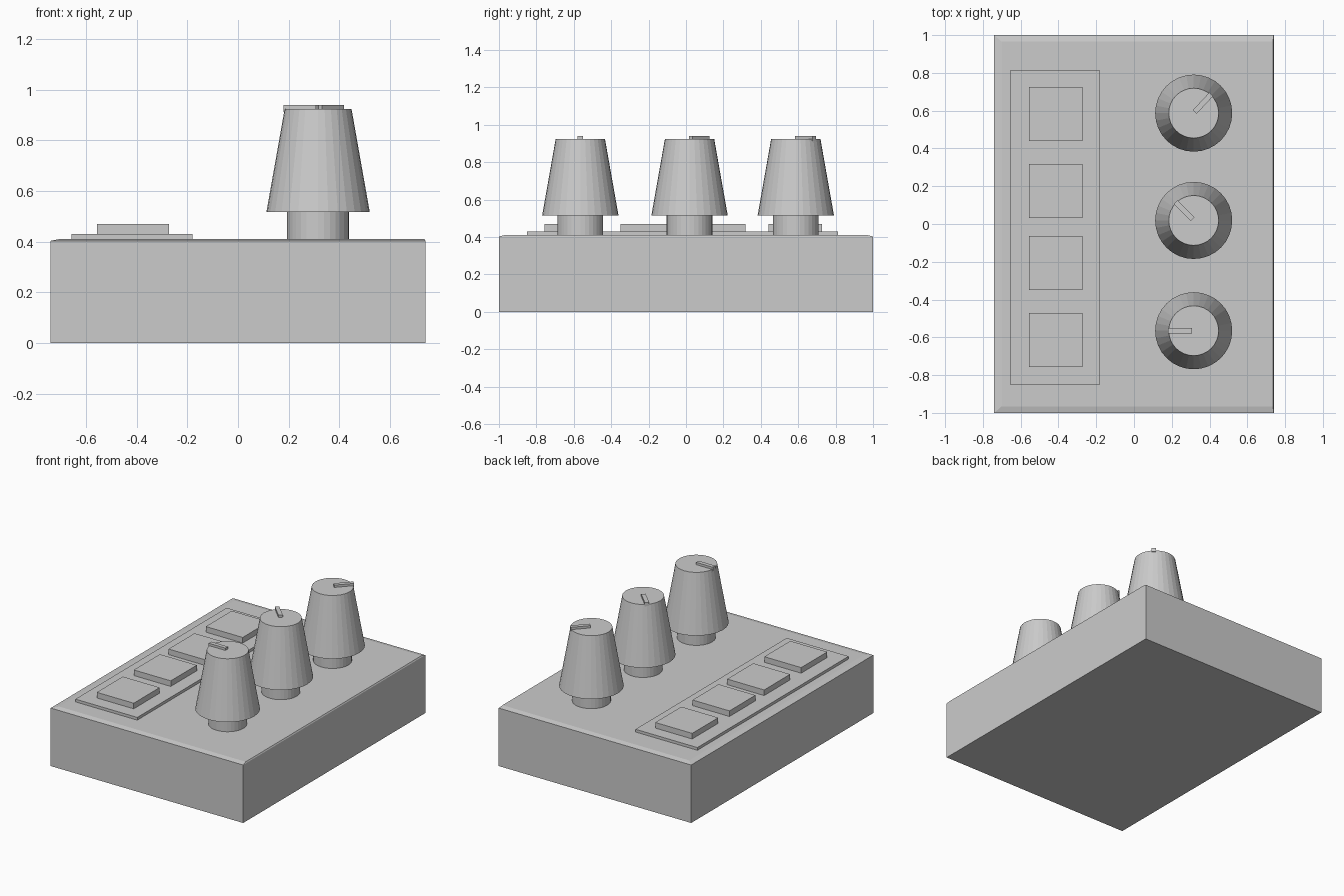
import bpy, bmesh, math
from mathutils import Matrix, Vector

if "Cube" in bpy.data.objects:
    bpy.data.objects.remove(bpy.data.objects["Cube"])


def finish(name, bm):
    bmesh.ops.recalc_face_normals(bm, faces=bm.faces[:])
    mesh = bpy.data.meshes.new(name)
    bm.to_mesh(mesh)
    bm.free()
    ob = bpy.data.objects.new(name, mesh)
    bpy.context.collection.objects.link(ob)
    return ob


def box(name, lo, hi, matrix=Matrix()):
    lo, hi = Vector(lo), Vector(hi)
    bm = bmesh.new()
    bmesh.ops.create_cube(bm, size=1)
    bmesh.ops.scale(bm, vec=hi - lo, verts=bm.verts)
    bmesh.ops.translate(bm, vec=(lo + hi) / 2, verts=bm.verts)
    bmesh.ops.transform(bm, matrix=matrix, verts=bm.verts)
    return finish(name, bm)


def cone(name, x, y, z0, z1, r0, r1, sides=32):
    bm = bmesh.new()
    bmesh.ops.create_cone(bm, cap_ends=True, segments=sides,
                          radius1=r0, radius2=r1, depth=z1 - z0)
    bmesh.ops.translate(bm, vec=(x, y, (z0 + z1) / 2), verts=bm.verts)
    return finish(name, bm)


# Case: a slab whose lid falls away very slightly at the rim
bm = bmesh.new()
rings = []
for x0, x1, y, z in [(-0.74, 0.74, 1.0, 0), (-0.74, 0.74, 1.0, 0.403),
                     (-0.70, 0.735, 0.965, 0.411)]:
    rings.append([bm.verts.new((px, py, z))
                  for px, py in [(x0, -y), (x1, -y), (x1, y), (x0, y)]])
bm.faces.new(rings[0][::-1])
bm.faces.new(rings[-1])
for a, b in zip(rings, rings[1:]):
    for i in range(4):
        j = (i + 1) % 4
        bm.faces.new((a[i], a[j], b[j], b[i]))
finish("case", bm)

# Button plate and its four square buttons
box("button_plate", (-0.656, -0.849, 0.40), (-0.18, 0.812, 0.43))
for i, y in enumerate((0.583, 0.174, -0.207, -0.614)):
    box(f"button_{i + 1}", (-0.556, y - 0.143, 0.42), (-0.272, y + 0.143, 0.469))

# Knobs: stem, tapered cap and pointer turned to its own angle
KNOB_X = 0.316
for i, (y, angle) in enumerate([(0.587, 47), (0.019, 135), (-0.565, 180)]):
    n = i + 1
    cone(f"knob_stem_{n}", KNOB_X, y, 0.40, 0.517, 0.122, 0.122)
    cone(f"knob_cap_{n}", KNOB_X, y, 0.516, 0.923, 0.204, 0.132)
    turn = Matrix.Translation((KNOB_X, y, 0)) @ Matrix.Rotation(math.radians(angle), 4, 'Z')
    box(f"knob_pointer_{n}", (0.008, -0.014, 0.912), (0.136, 0.014, 0.939), turn)
